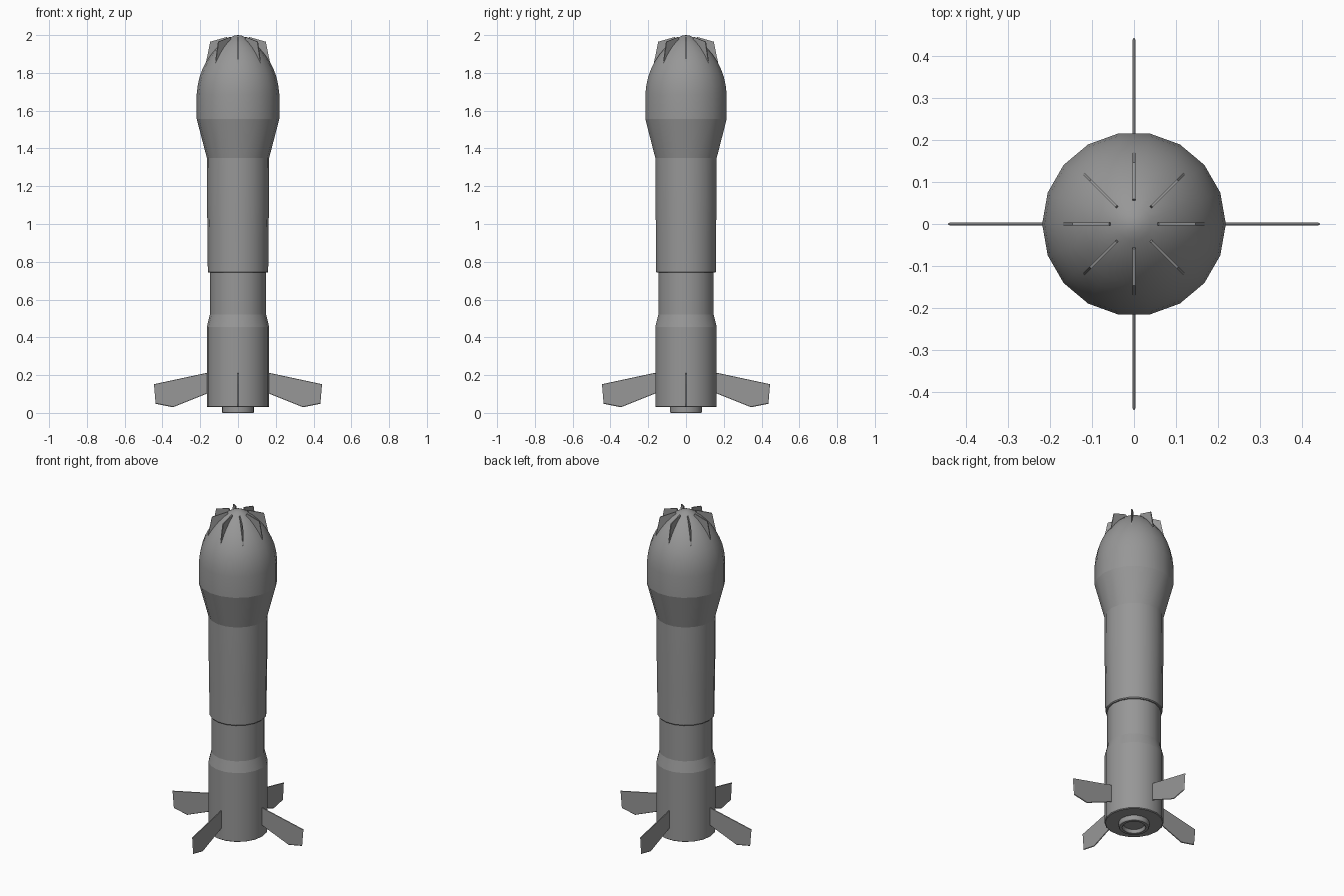
import bpy, math

if "Cube" in bpy.data.objects:
    bpy.data.objects.remove(bpy.data.objects["Cube"])

SIDES = 18

grey = bpy.data.materials.new("dark_grey")
grey.diffuse_color = (0.31, 0.31, 0.31, 1)
grey.use_nodes = True
grey.node_tree.nodes["Principled BSDF"].inputs["Base Color"].default_value = grey.diffuse_color


def make_object(name, verts, faces):
    mesh = bpy.data.meshes.new(name)
    mesh.from_pydata(verts, [], faces)
    mesh.materials.append(grey)
    mesh.update()
    obj = bpy.data.objects.new(name, mesh)
    bpy.context.collection.objects.link(obj)
    return obj


def lathe(name, profile):
    """Revolve (radius, z) points, listed upward on the outside, about z."""
    verts, faces, rings = [], [], []
    for r, z in profile:
        n = 1 if r == 0 else SIDES
        rings.append(range(len(verts), len(verts) + n))
        for i in range(n):
            a = 2 * math.pi * i / SIDES
            verts.append((r * math.cos(a), r * math.sin(a), z))
    for lo, hi in zip(rings, rings[1:]):
        for i in range(SIDES):
            j = (i + 1) % SIDES
            if len(lo) == 1:
                faces.append((lo[0], hi[j], hi[i]))
            elif len(hi) == 1:
                faces.append((lo[i], lo[j], hi[0]))
            else:
                faces.append((lo[i], lo[j], hi[j], hi[i]))
    obj = make_object(name, verts, faces)
    bpy.ops.object.select_all(action='DESELECT')
    obj.select_set(True)
    bpy.context.view_layer.objects.active = obj
    bpy.ops.object.shade_smooth_by_angle(angle=math.radians(30))


def fin_ring(name, outline, count, thickness, edge=0.0):
    """Thin plates from an (radius, z) outline, repeated around z.
    edge > 0 shrinks both sides to give a sharpened rim."""
    n = len(outline)
    h = thickness / 2
    cr = sum(r for r, z in outline) / n
    cz = sum(z for r, z in outline) / n
    side = [(r + (cr - r) * edge, z + (cz - z) * edge) for r, z in outline]
    layers = [(side, -h), (outline, 0), (side, h)] if edge else [(outline, -h), (outline, h)]
    verts = [(r, y, z) for pts, y in layers for r, z in pts]
    top = n * (len(layers) - 1)
    faces = [tuple(range(n)), tuple(reversed(range(top, top + n)))]
    for base in range(0, top, n):
        for i in range(n):
            j = (i + 1) % n
            faces.append((base + i, base + n + i, base + n + j, base + j))
    for k in range(count):
        fin = make_object(f"{name}_{k + 1}", verts, faces)
        fin.rotation_euler.z = 2 * math.pi * k / count


# Exhaust nozzle with a recessed mouth
lathe("nozzle", [(0, 0.02), (0.058, 0.02), (0.062, 0.004), (0.066, 0),
                 (0.082, 0), (0.086, 0.006), (0.086, 0.032)])

# Lower motor section, its taper, and the narrow neck (separate for crisp seams)
lathe("motor_body", [(0, 0.03), (0.16, 0.03), (0.165, 0.034), (0.165, 0.455)])
lathe("motor_taper", [(0.165, 0.455), (0.149, 0.52)])
lathe("neck", [(0.149, 0.52), (0.149, 0.75)])

# Wider upper sleeve with a stepped lower edge
lathe("upper_sleeve", [(0.146, 0.742), (0.156, 0.742), (0.16, 0.747),
                       (0.161, 0.93), (0.164, 1.1), (0.165, 1.35)])

# Flared warhead and rounded nose
lathe("warhead_flare", [(0.165, 1.35), (0.219, 1.557)])
lathe("nose", [(0.219, 1.557), (0.219, 1.685),
               (0.213, 1.735), (0.203, 1.78), (0.188, 1.82),
               (0.168, 1.86), (0.142, 1.898), (0.112, 1.933),
               (0.077, 1.965), (0.04, 1.988), (0.02, 1.997), (0, 2.0)])

# Four swept tail fins with sharpened rims
fin_ring("tail_fin", [(0.14, 0.112), (0.345, 0.03), (0.436, 0.048),
                      (0.445, 0.152), (0.165, 0.212), (0.14, 0.212)],
         4, 0.006, 0.03)

# Eight small ribs over the nose
fin_ring("nose_rib", [(0.155, 1.85), (0.171, 1.848), (0.147, 1.965),
                      (0.06, 1.99), (0.05, 1.96), (0.11, 1.91)], 8, 0.006)
